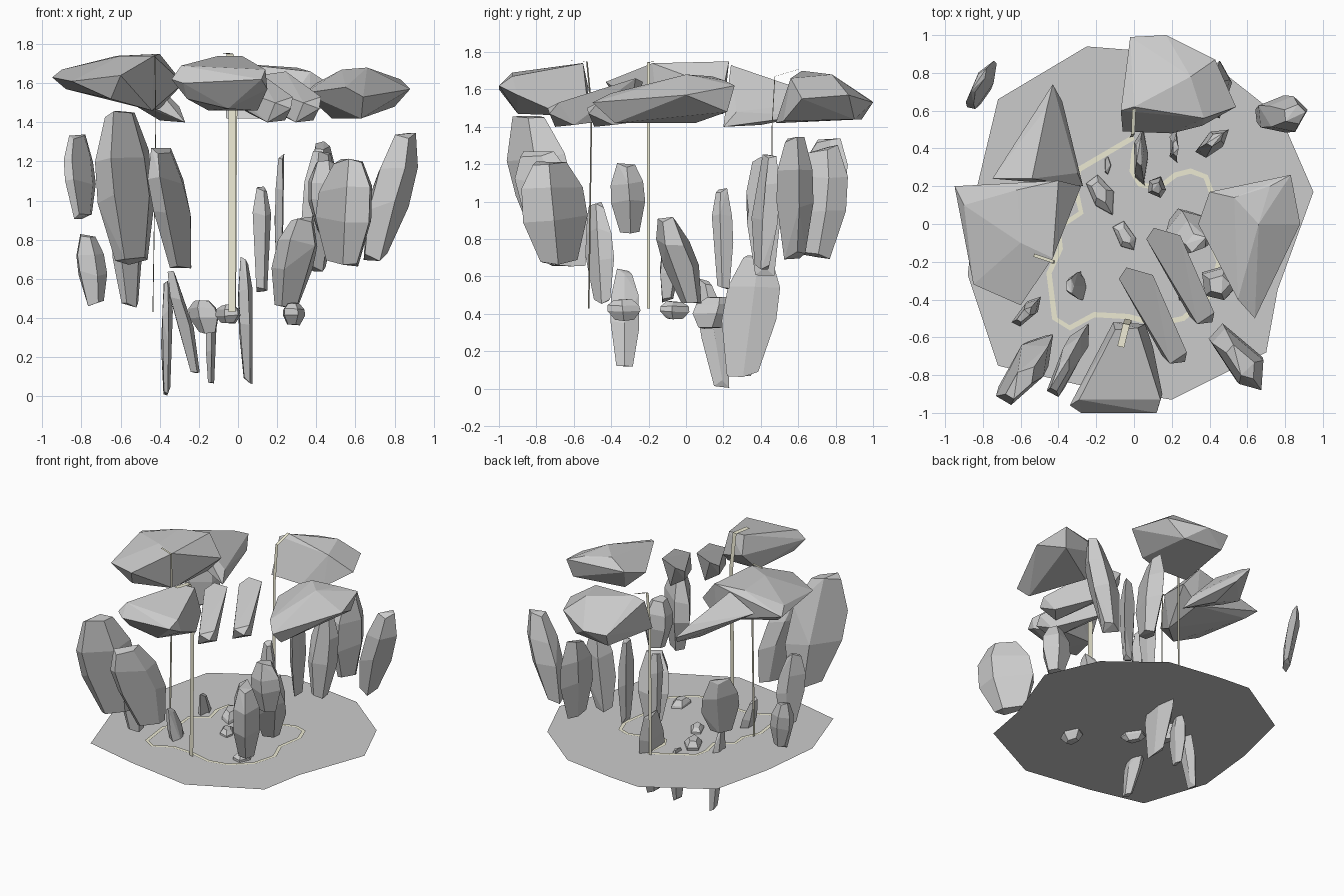
import bpy, bmesh, math, random
from mathutils import Vector

random.seed(11)
G = 0.43  # height of the ground plate
water = bpy.data.materials.new("stream_pale")
water.diffuse_color = (0.84, 0.82, 0.65, 1)


def finish(name, bm, mat=None):
    me = bpy.data.meshes.new(name)
    bm.to_mesh(me)
    bm.free()
    ob = bpy.data.objects.new(name, me)
    bpy.context.collection.objects.link(ob)
    if mat:
        me.materials.append(mat)
    return ob


def hull(name, pts):
    """Faceted boulder: convex hull of a few corner points."""
    bm = bmesh.new()
    vs = [bm.verts.new(p) for p in pts]
    r = bmesh.ops.convex_hull(bm, input=vs)
    junk = {e for e in r["geom_interior"] + r["geom_unused"] if isinstance(e, bmesh.types.BMVert)}
    bmesh.ops.delete(bm, geom=list(junk), context='VERTS')
    bmesh.ops.dissolve_limit(bm, angle_limit=0.12, verts=bm.verts, edges=bm.edges)
    bmesh.ops.recalc_face_normals(bm, faces=bm.faces)
    return finish(name, bm)


def shard(name, base, tip, w, d, deg, sides=5):
    """Leaning shard from base to tip, half sizes w and d, turned by deg."""
    a, b, t = Vector(base), Vector(tip), math.radians(deg)
    ang = [2 * math.pi * (i + random.uniform(-.15, .15)) / sides for i in range(sides)]
    pts = []
    for f, s in ((0, .6), (.4, 1.05), (.75, 1), (1, .55)):
        c = a.lerp(b, f)
        for q in ang:
            u, v = w * s * math.cos(q), d * s * math.sin(q)
            dz = random.uniform(0, .08) * (b.z - a.z) * (1 if f < .5 else -1)
            pts.append((c.x + u * math.cos(t) - v * math.sin(t),
                        c.y + u * math.sin(t) + v * math.cos(t), c.z + dz))
    return hull(name, pts)


def strip(name, pairs, closed=False):
    """Flat ribbon from left/right point pairs."""
    bm = bmesh.new()
    row = [(bm.verts.new(p), bm.verts.new(q)) for p, q in pairs]
    n = len(row)
    for i in range(n if closed else n - 1):
        (p, q), (r, s) = row[i], row[(i + 1) % n]
        bm.faces.new((p, q, s, r))
    return finish(name, bm, water)


# Ground plate
bm = bmesh.new()
plate = bm.faces.new([bm.verts.new((x, y, G)) for x, y in (
    (-.25, .94), (-.72, .66), (-.83, .2), (-.88, -.27), (-.72, -.75), (-.3, -.85),
    (.2, -.93), (.7, -.68), (.76, -.35), (.95, .17), (.78, .56), (.4, .86), (0, .92))])
plate.normal_update()
if plate.normal.z < 0:
    plate.normal_flip()
finish("ground_plate", bm)

# Stream loop on the ground
loop = [Vector(p) for p in (
    (0, .46), (-.29, .29), (-.31, .19), (-.28, .06), (-.4, -.02), (-.39, -.13), (-.45, -.26),
    (-.42, -.5), (-.34, -.55), (-.21, -.48), (-.03, -.49), (.12, -.53), (.26, -.5),
    (.4, -.38), (.45, -.2), (.39, -.05), (.42, .14), (.38, .25), (.3, .28), (.22, .26),
    (.13, .19), (.03, .21), (-.01, .28), (0, .38))]
pairs = []
for i, p in enumerate(loop):
    d = (loop[(i + 1) % len(loop)] - loop[i - 1]).normalized()
    n = Vector((-d.y, d.x)) * .014
    pairs.append(((*(p + n), G + .006), (*(p - n), G + .006)))
strip("stream", pairs, True)


# Waterfalls dropping from the upper boulders
def fall(name, path, side):
    s = Vector(side)
    strip(name, [(Vector(p) - s, Vector(p) + s) for p in path])


fall("waterfall_left", [(-.53, -.165, 1.75), (-.425, -.2, 1.745), (-.42, -.2, 1.4), (-.435, -.2, G)], (.002, .008, 0))
fall("waterfall_front", [(-.07, -.65, 1.755), (-.04, -.53, 1.75), (-.03, -.505, 1.5), (-.03, -.52, G)], (.018, -.004, 0))
fall("waterfall_back", [(.0, .61, 1.71), (-.005, .475, 1.67), (-.015, .46, 1.4), (-.02, .46, G)], (.01, .002, 0))

# Upper floating boulders
hull("boulder_front", [
    (-.34, -.96, 1.62), (-.29, -.93, 1.69), (.14, -.93, 1.67), (.12, -1, 1.62), (-.28, -1, 1.6),
    (.15, -.9, 1.57), (-.1, -.56, 1.74), (.02, -.55, 1.74), (-.11, -.52, 1.6), (.06, -.53, 1.56),
    (-.26, -.93, 1.52), (-.05, -.9, 1.47), (.1, -.65, 1.46), (-.15, -.65, 1.46)])
hull("boulder_left", [
    (-.95, .2, 1.63), (-.9, .1, 1.67), (-.62, .18, 1.74), (-.4, .23, 1.75), (-.28, .2, 1.6),
    (-.43, -.18, 1.74), (-.6, -.43, 1.64), (-.85, -.32, 1.61), (-.6, -.1, 1.74),
    (-.44, -.15, 1.46), (-.4, .2, 1.47), (-.56, -.1, 1.48), (-.88, .15, 1.57), (-.65, -.35, 1.52)])
hull("boulder_spike", [
    (-.75, .24, 1.62), (-.54, .24, 1.73), (-.43, .74, 1.54), (-.46, .62, 1.6), (-.38, .65, 1.46),
    (-.27, .2, 1.4), (-.3, .27, 1.48), (-.58, .26, 1.52), (-.4, .4, 1.41)])
hull("boulder_back", [
    (-.07, .6, 1.67), (-.02, .99, 1.54), (.17, 1, 1.53), (.43, .87, 1.57), (.54, .62, 1.55),
    (.37, .56, 1.66), (.0, .62, 1.7), (.3, .78, 1.68), (.2, .48, 1.42), (-.06, .49, 1.42),
    (.36, .52, 1.43), (.0, .94, 1.44), (.3, .9, 1.44)])
hull("boulder_right", [
    (.34, .0, 1.55), (.4, .17, 1.6), (.53, .14, 1.67), (.83, .26, 1.62), (.88, 0, 1.57),
    (.64, -.5, 1.53), (.55, -.4, 1.58), (.66, .0, 1.68), (.72, .2, 1.65), (.48, .05, 1.42),
    (.8, .22, 1.48), (.63, -.38, 1.42)])
for n, (ox, oy) in enumerate(((0, 0), (.145, .21))):
    hull(f"boulder_slab_{n + 1}", [(x + ox, y + oy, z) for x, y, z in (
        (-.08, -.29, 1.6), (-.04, -.23, 1.64), (.1, -.27, 1.66), (.28, -.68, 1.53), (.27, -.73, 1.47),
        (.19, -.74, 1.5), (.15, -.7, 1.4), (.05, -.3, 1.45), (.24, -.6, 1.41), (-.06, -.32, 1.52))])

# Middle ring of leaning shards
shard("shard_front_left", (-.54, -.68, .66), (-.6, -.84, 1.46), .2, .09, 50)
shard("shard_front_left_inner", (-.29, -.64, .63), (-.39, -.8, 1.29), .19, .06, 65)
shard("shard_front_right", (.54, -.68, .66), (.57, -.73, 1.22), .2, .1, -50)
shard("shard_back_right", (.7, .58, .68), (.85, .58, 1.35), .11, .1, 10)
shard("shard_back_left", (-.79, .7, .9), (-.82, .76, 1.34), .14, .04, 60)
shard("shard_back", (.45, .68, .69), (.43, .73, 1.31), .15, .07, 80)
shard("shard_left_low", (-.73, -.1, .46), (-.77, -.08, .84), .08, .05, 20)
shard("shard_left_mid", (-.55, -.45, .45), (-.58, -.48, 1.0), .1, .04, 45)
shard("shard_right_mid", (.46, -.3, .83), (.45, -.32, 1.21), .11, .09, 0)
shard("shard_right_inner", (.25, .03, .45), (.33, -.1, .92), .11, .09, 30)
shard("shard_inner_post", (.12, .2, .53), (.12, .19, 1.08), .05, .06, 0)
shard("shard_back_post", (.21, .42, .6), (.22, .4, 1.25), .03, .09, 0)
shard("shard_back_post_right", (.4, .41, .62), (.43, .45, 1.26), .1, .05, 40)

# Shards piercing the ground plate
shard("spire_left", (-.365, .19, 0), (-.365, .1, .6), .032, .07, 0)
shard("spire_front_left", (-.22, -.33, .1), (-.34, -.33, .65), .04, .08, 0)
shard("spire_center_left", (-.14, .3, .06), (-.14, .31, .46), .03, .08, 0)
shard("spire_center", (.05, .3, .05), (.03, .38, .72), .04, .15, 0)

# Small stones at ground level
shard("stone_center", (-.05, -.06, .37), (-.05, -.06, .47), .09, .05, -60)
shard("stone_back", (-.15, .13, .32), (-.18, .17, .5), .12, .06, -58)
shard("stone_right", (.28, -.33, .36), (.28, -.34, .48), .06, .09, 0)
